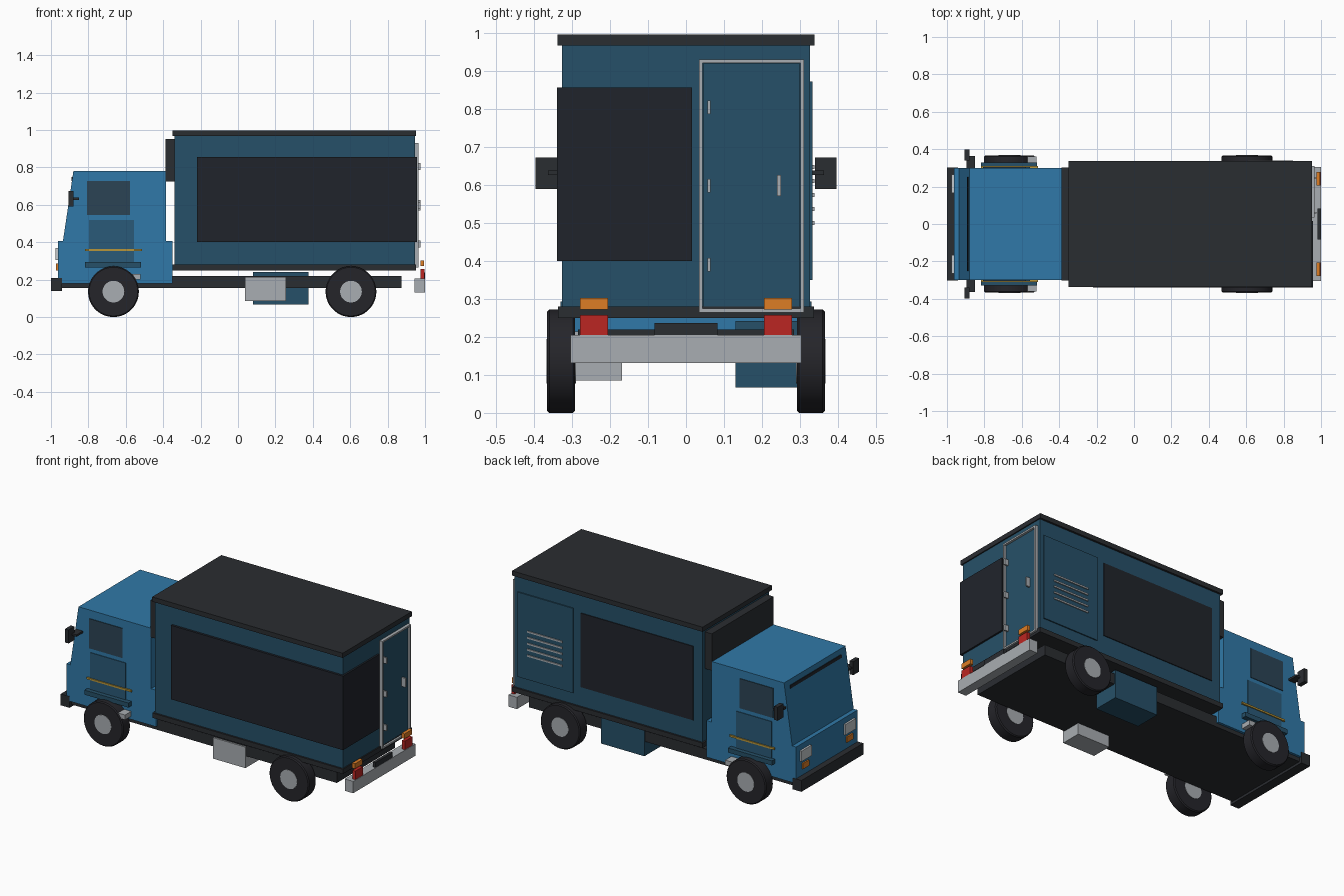
import bpy, bmesh, math

if "Cube" in bpy.data.objects:
    bpy.data.objects.remove(bpy.data.objects["Cube"])


def mat(name, hexa):
    # sRGB hex to linear diffuse colour
    rgb = [int(hexa[i:i + 2], 16) / 255 for i in (0, 2, 4)]
    m = bpy.data.materials.new(name)
    m.diffuse_color = [((c + 0.055) / 1.055) ** 2.4 if c > 0.04 else c / 12.92 for c in rgb] + [1]
    m.use_nodes = True
    m.node_tree.nodes["Principled BSDF"].inputs["Base Color"].default_value = m.diffuse_color
    return m


BLUE = mat("cab_blue", "3079a8")
TEAL = mat("box_teal", "265068")
DARK = mat("dark_trim", "2a2d31")
GLASS = mat("dark_panel", "20242b")
PANE = mat("window_pane", "2b4455")
DOOR = mat("door_blue", "2a5a78")
TYRE = mat("tyre", "25252a")
METAL = mat("metal", "a9aeb2")
RED = mat("red_light", "bb2622")
ORANGE = mat("orange_light", "dd7d25")
YELLOW = mat("yellow_trim", "b8963a")
WHITE = mat("headlight", "c4c9cc")


def finish(name, bm, m):
    bmesh.ops.recalc_face_normals(bm, faces=bm.faces)
    me = bpy.data.meshes.new(name)
    bm.to_mesh(me)
    bm.free()
    me.materials.append(m)
    ob = bpy.data.objects.new(name, me)
    bpy.context.collection.objects.link(ob)
    return ob


def box(name, x, y, z, m):
    bm = bmesh.new()
    bmesh.ops.create_cube(bm, size=1)
    for v in bm.verts:
        v.co = [(a + b) / 2 + c * (b - a) for (a, b), c in zip((x, y, z), v.co)]
    return finish(name, bm, m)


def pair(name, x, y, z, m):
    # same box on both sides of the truck
    box(name + "_left", x, y, z, m)
    box(name + "_right", x, (-y[1], -y[0]), z, m)


def extrude_y(name, profile, w, m):
    bm = bmesh.new()
    f = bm.faces.new([bm.verts.new((x, -w, z)) for x, z in profile])
    r = bmesh.ops.extrude_face_region(bm, geom=[f])
    for v in r["geom"]:
        if isinstance(v, bmesh.types.BMVert):
            v.co.y = w
    return finish(name, bm, m)


def lathe_y(name, profile, loc, m, closed):
    # profile of (radius, y) spun about the axle
    bm = bmesh.new()
    vs = [bm.verts.new((r, y, 0)) for r, y in profile]
    es = [bm.edges.new((a, b)) for a, b in zip(vs, vs[1:] + vs[:1])][:None if closed else -1]
    bmesh.ops.spin(bm, geom=vs + es, cent=(0, 0, 0), axis=(0, 1, 0), angle=2 * math.pi, steps=36)
    bmesh.ops.remove_doubles(bm, verts=bm.verts, dist=1e-5)
    ob = finish(name, bm, m)
    ob.location = loc
    bpy.context.view_layer.objects.active = ob
    ob.select_set(True)
    bpy.ops.object.shade_smooth_by_angle(angle=math.radians(25))
    ob.select_set(False)


# Cab body with sloped windscreen
extrude_y("cab", [(-0.963, 0.18), (-0.963, 0.406), (-0.936, 0.406), (-0.88, 0.78), (-0.385, 0.78),
                  (-0.385, 0.406), (-0.35, 0.406), (-0.35, 0.18)], 0.30, BLUE)
extrude_y("windscreen_top_strip", [(-0.883, 0.73), (-0.892, 0.73), (-0.889, 0.748), (-0.88, 0.748)], 0.25, GLASS)

# Cab side details
pair("cab_window", (-0.807, -0.578), (0.295, 0.304), (0.545, 0.728), PANE)
pair("cab_door_panel", (-0.797, -0.556), (0.295, 0.304), (0.29, 0.52), DOOR)
pair("door_trim", (-0.818, -0.513), (0.295, 0.31), (0.353, 0.364), YELLOW)
pair("door_sill", (-0.818, -0.518), (0.295, 0.33), (0.265, 0.293), TEAL)
pair("cab_step", (-0.60, -0.52), (0.28, 0.36), (0.20, 0.23), METAL)
pair("mirror", (-0.905, -0.88), (0.34, 0.397), (0.59, 0.673), DARK)
pair("mirror_arm", (-0.895, -0.85), (0.29, 0.363), (0.626, 0.638), DARK)

# Cab front lights and bumper
box("front_bumper", (-1.0, -0.94), (-0.302, 0.302), (0.14, 0.21), DARK)
pair("headlight", (-0.975, -0.95), (0.165, 0.265), (0.305, 0.37), WHITE)
pair("front_indicator", (-0.972, -0.95), (0.185, 0.245), (0.25, 0.285), ORANGE)

# Chassis and underslung boxes
box("chassis", (-0.95, 0.875), (-0.285, 0.285), (0.155, 0.22), DARK)
box("fuel_tank", (0.037, 0.257), (-0.295, -0.168), (0.085, 0.215), METAL)
box("equipment_locker", (0.08, 0.378), (0.13, 0.292), (0.067, 0.242), TEAL)

# Cargo box with skirt, roof and front fairing
box("cargo_box", (-0.34, 0.945), (-0.326, 0.326), (0.275, 0.97), TEAL)
box("box_skirt", (-0.35, 0.952), (-0.337, 0.337), (0.25, 0.28), DARK)
box("box_roof", (-0.35, 0.952), (-0.338, 0.338), (0.968, 0.997), DARK)
box("front_fairing", (-0.388, -0.338), (-0.302, 0.302), (0.725, 0.952), DARK)

# Dark panels: one wraps the rear corner, one on the far side
box("corner_panel", (-0.22, 0.956), (-0.34, 0.016), (0.40, 0.857), GLASS)
box("side_panel", (-0.28, 0.49), (0.31, 0.331), (0.40, 0.857), GLASS)

# Vented service hatch
box("service_hatch", (0.54, 0.92), (0.31, 0.333), (0.35, 0.873), TEAL)
for i in range(5):
    z = 0.50 + 0.037 * i
    box(f"vent_slat_{i + 1}", (0.61, 0.85), (0.325, 0.339), (z - 0.005, z + 0.005), METAL)

# Rear door with frame, hinges and handle
box("rear_door", (0.93, 0.951), (0.045, 0.30), (0.275, 0.92), TEAL)
for i, y in enumerate((0.034, 0.301)):
    box(f"door_frame_side_{i + 1}", (0.94, 0.964), (y, y + 0.01), (0.265, 0.931), METAL)
for i, z in enumerate((0.265, 0.921)):
    box(f"door_frame_bar_{i + 1}", (0.94, 0.964), (0.044, 0.301), (z, z + 0.01), METAL)
for i, z in enumerate((0.39, 0.598, 0.805)):
    box(f"door_hinge_{i + 1}", (0.945, 0.976), (0.056, 0.065), (z - 0.018, z + 0.018), METAL)
box("door_handle", (0.945, 0.976), (0.24, 0.25), (0.571, 0.627), METAL)

# Rear bumper and lights
box("rear_bumper", (0.943, 1.0), (-0.304, 0.304), (0.132, 0.205), METAL)
box("rear_plate", (0.98, 0.999), (-0.083, 0.083), (0.20, 0.237), DARK)
pair("tail_light", (0.977, 0.997), (0.205, 0.279), (0.20, 0.258), RED)
pair("rear_indicator", (0.975, 0.995), (0.205, 0.279), (0.272, 0.303), ORANGE)

# Wheels
for xn, x in (("front", -0.666), ("rear", 0.604)):
    for sn, s in (("left", -1), ("right", 1)):
        loc = (x, s * 0.329, 0.136)
        lathe_y(f"{xn}_{sn}_tyre", [(0.05, -0.037), (0.13, -0.037), (0.136, -0.031), (0.136, 0.031),
                                    (0.13, 0.037), (0.05, 0.037)], loc, TYRE, True)
        lathe_y(f"{xn}_{sn}_hub", [(0, -0.039), (0.058, -0.039), (0.058, 0.039), (0, 0.039)],
                loc, METAL, False)
